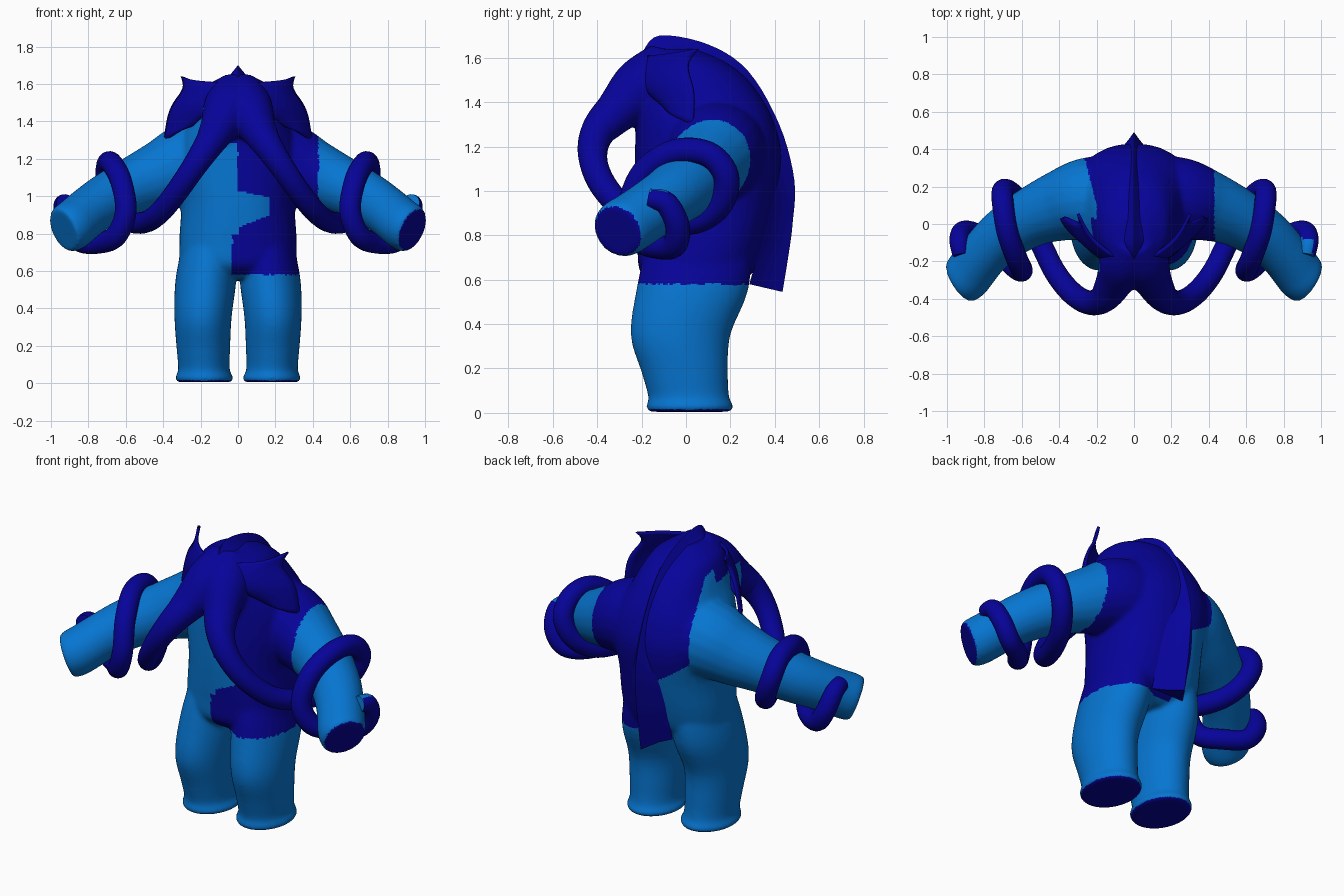
import bpy, bmesh, math
from mathutils import Vector

if "Cube" in bpy.data.objects:
    bpy.data.objects.remove(bpy.data.objects["Cube"])


def material(name, rgb):
    m = bpy.data.materials.new(name)
    m.diffuse_color = (*rgb, 1)
    m.use_nodes = True
    m.node_tree.nodes["Principled BSDF"].inputs["Base Color"].default_value = m.diffuse_color
    return m


LIGHT = material("bright_blue", (0.002, 0.18, 0.64))
DARK = material("navy_blue", (0.002, 0.001, 0.32))


def spline(pts, n):
    """Sample a smooth curve through points of any dimension."""
    out = []
    for i in range(len(pts) - 1):
        p = [pts[max(i - 1, 0)], pts[i], pts[i + 1], pts[min(i + 2, len(pts) - 1)]]
        for k in range(n):
            t = k / n
            out.append([0.5 * (2 * b + (c - a) * t + (2 * a - 5 * b + 4 * c - d) * t * t
                               + (3 * b - a - 3 * c + d) * t ** 3) for a, b, c, d in zip(*p)])
    return out + [list(pts[-1])]


def loft(bm, rings):
    """Skin closed rings of points and cap both ends."""
    vs = [[bm.verts.new(p) for p in r] for r in rings]
    n = len(vs[0])
    for a, b in zip(vs, vs[1:]):
        for i in range(n):
            bm.faces.new((a[i], a[(i + 1) % n], b[(i + 1) % n], b[i]))
    bm.faces.new(vs[0][::-1])
    bm.faces.new(vs[-1])


def ellipses(sections, square=1.0, n=32):
    """Level rings from (z, centre x, half width, front y, back y)."""
    def bend(v):
        return math.copysign(abs(v) ** square, v)
    return [[(cx + w * bend(math.cos(2 * math.pi * i / n)),
              (f + b) / 2 + (b - f) / 2 * bend(math.sin(2 * math.pi * i / n)), z)
             for i in range(n)] for z, cx, w, f, b in spline(sections, 4)]


def tube(path, steps=6, n=20):
    """Round rings along (x, y, z, radius), carried without twist."""
    pts = spline(path, steps)
    rings, u = [], Vector((0, 0, 1))
    for i, p in enumerate(pts):
        t = Vector(pts[min(i + 1, len(pts) - 1)][:3]) - Vector(pts[max(i - 1, 0)][:3])
        t.normalize()
        u = (u - t * u.dot(t)).normalized()
        v = t.cross(u)
        rings.append([Vector(p[:3]) + p[3] * (u * math.cos(a) + v * math.sin(a))
                      for a in (2 * math.pi * k / n for k in range(n))])
    return rings


def mirrored(rings, s):
    return [[(p[0] * s, p[1], p[2]) for p in r] for r in rings]


def finish(bm, name, mats):
    bmesh.ops.recalc_face_normals(bm, faces=bm.faces)
    me = bpy.data.meshes.new(name)
    bm.to_mesh(me)
    bm.free()
    for m in mats:
        me.materials.append(m)
    ob = bpy.data.objects.new(name, me)
    bpy.context.collection.objects.link(ob)
    bpy.context.view_layer.objects.active = ob
    for o in bpy.context.selected_objects:
        o.select_set(False)
    ob.select_set(True)
    return ob


# Body: torso, head, snout, legs and arms fused into one smooth skin
torso = [(0.56, 0, 0.24, -0.12, 0.2), (0.63, 0, 0.305, -0.205, 0.3), (0.75, 0, 0.315, -0.22, 0.35),
         (0.95, 0, 0.305, -0.23, 0.40), (1.15, 0, 0.33, -0.23, 0.43), (1.30, 0, 0.31, -0.23, 0.40),
         (1.42, 0, 0.25, -0.24, 0.34), (1.52, 0, 0.21, -0.24, 0.26), (1.59, 0, 0.17, -0.21, 0.16),
         (1.64, 0, 0.08, -0.16, 0.04)]
leg = [(0.005, 0.18, 0.145, -0.17, 0.20), (0.03, 0.18, 0.157, -0.18, 0.215),
       (0.07, 0.182, 0.138, -0.17, 0.195), (0.18, 0.185, 0.143, -0.2, 0.19),
       (0.35, 0.187, 0.153, -0.25, 0.20), (0.55, 0.172, 0.163, -0.225, 0.28),
       (0.75, 0.15, 0.145, -0.18, 0.29), (0.9, 0.13, 0.12, -0.12, 0.22)]
arm = [(0.05, 0.14, 1.18, 0.23), (0.25, 0.13, 1.17, 0.225), (0.4, 0.095, 1.115, 0.19),
       (0.55, 0.035, 1.055, 0.16), (0.7, -0.06, 0.98, 0.143), (0.8, -0.16, 0.915, 0.134),
       (0.86, -0.235, 0.865, 0.134), (0.9, -0.285, 0.835, 0.134), (0.935, -0.31, 0.818, 0.125)]
snout = [(0, -0.08, 1.54, 0.14), (0.05, -0.2, 1.46, 0.14), (0.1, -0.3, 1.37, 0.105),
         (0.16, -0.395, 1.27, 0.076)]
bm = bmesh.new()
loft(bm, ellipses(torso, 0.88))
loft(bm, tube([(0, -0.08, 1.52, 0.15), (0, -0.2, 1.43, 0.13), (0, -0.28, 1.36, 0.08)]))
for s in (1, -1):
    loft(bm, mirrored(ellipses(leg), s))
    loft(bm, mirrored(tube(arm), s))
    loft(bm, mirrored(tube(snout), s))
body = finish(bm, "body", (LIGHT, DARK))
rm = body.modifiers.new("fuse", 'REMESH')
rm.mode = 'VOXEL'
rm.voxel_size = 0.01
sm = body.modifiers.new("soften", 'SMOOTH')
sm.factor = 0.5
sm.iterations = 20
for m in ("fuse", "soften"):
    bpy.ops.object.modifier_apply(modifier=m)


def is_dark(c, n):
    if c.z < 0.05 and n.z < -0.6:                       # soles
        return True
    if c.x > 0.78 and n.dot(Vector((0.84, -0.4, -0.36))) > 0.8:    # one hand's palm
        return True
    if c.z < 0.58 or c.x > 0.43:
        return False
    if c.y < -0.26 and c.z > 1.1:                       # snout
        return True
    if c.y < 0.03:                                      # front, with a pale notch
        if c.z > 1.28:
            return c.x > -0.18 or c.z > 1.47
        notch = 0.17 * min(1, (1.03 - c.z) / 0.04, (c.z - 0.83) / 0.07)
        return c.x > max(notch, -0.03 if c.z < 0.8 else 0.0)
    ramp = min(max((c.z - 0.95) / 0.14, 0), 1)          # back and shoulders
    return c.x > -0.05 - 0.15 * ramp - 0.25 * ramp * max(c.y - 0.1, 0)


for f in body.data.polygons:
    f.material_index = int(is_dark(f.center, f.normal))
bpy.ops.object.shade_smooth()

# Back ridge: flared blade from the crown down to a hanging tip (y, z, inward y, inward z)
ridge = [(-0.2, 1.62, 0.05, -0.08), (-0.12, 1.70, 0.04, -0.1), (0.1, 1.66, -0.03, -0.11),
         (0.28, 1.54, -0.08, -0.09), (0.42, 1.3, -0.1, -0.05), (0.488, 1.05, -0.11, -0.01),
         (0.48, 0.85, -0.12, 0), (0.46, 0.7, -0.14, 0), (0.435, 0.545, -0.15, 0.035)]
bm = bmesh.new()
loft(bm, [[(0, y, z), (0.024, y + 0.3 * a, z + 0.3 * b), (0.055, y + 0.65 * a, z + 0.65 * b),
           (0.11, y + a, z + b), (-0.11, y + a, z + b),
           (-0.055, y + 0.65 * a, z + 0.65 * b), (-0.024, y + 0.3 * a, z + 0.3 * b)]
          for y, z, a, b in spline(ridge, 5)])
finish(bm, "back_ridge", (DARK,))
bpy.ops.object.shade_smooth_by_angle(angle=math.radians(50))

# Trunks: two, each winding twice around its arm
trunk = [(0.04, -0.15, 1.48, 0.13), (0.09, -0.29, 1.38, 0.1), (0.16, -0.395, 1.27, 0.078),
         (0.24, -0.42, 1.15, 0.065), (0.33, -0.37, 1.02, 0.061), (0.42, -0.26, 0.91, 0.059),
         (0.5, -0.1, 0.86, 0.058), (0.58, 0.06, 0.87, 0.058), (0.65, 0.16, 0.95, 0.058),
         (0.7, 0.18, 1.07, 0.058), (0.7, 0.1, 1.165, 0.058), (0.675, -0.05, 1.175, 0.058),
         (0.625, -0.19, 1.08, 0.058), (0.6, -0.25, 0.92, 0.058), (0.65, -0.22, 0.79, 0.058),
         (0.74, -0.12, 0.75, 0.057), (0.85, -0.05, 0.76, 0.056), (0.915, -0.04, 0.85, 0.055),
         (0.935, -0.09, 0.945, 0.052), (0.925, -0.165, 0.965, 0.046)]
for s, side in ((1, "left"), (-1, "right")):
    bm = bmesh.new()
    loft(bm, mirrored(tube(trunk), s))
    t = finish(bm, side + "_trunk", (DARK, LIGHT))
    if s > 0:                                           # pale trunk tip
        for f in t.data.polygons:
            c = f.center
            f.material_index = int(c.y < -0.075 and 0.85 < c.x < 0.955 and c.z > 0.93)
    bpy.ops.object.shade_smooth_by_angle(angle=math.radians(50))

# Ears: thin curved flaps swept out and back (inner edge, outer edge)
ear = [((0.1, -0.17, 1.605), (0.30, 0.055, 1.64)), ((0.12, -0.2, 1.55), (0.275, -0.005, 1.575)),
       ((0.15, -0.2, 1.48), (0.345, 0.025, 1.5)), ((0.18, -0.16, 1.43), (0.375, 0.04, 1.42)),
       ((0.22, -0.1, 1.39), (0.39, 0.03, 1.3))]
for s, side in ((1, "left"), (-1, "right")):
    bm = bmesh.new()
    rows = []
    for a, b in ear:
        a, b = Vector(a), Vector(b)
        mid = (a + b) / 2 + Vector((0.03, -0.03, -0.01))
        rows.append([bm.verts.new((p.x * s, p.y, p.z)) for p in (a, mid, b)])
    for r, q in zip(rows, rows[1:]):
        for i in range(2):
            bm.faces.new((r[i], r[i + 1], q[i + 1], q[i]))
    e = finish(bm, side + "_ear", (DARK,))
    sub = e.modifiers.new("round", 'SUBSURF')
    sub.levels = sub.render_levels = 2
    sub.boundary_smooth = 'PRESERVE_CORNERS'
    sol = e.modifiers.new("thickness", 'SOLIDIFY')
    sol.thickness = 0.016
    sol.offset = 0
    bpy.ops.object.shade_smooth()
